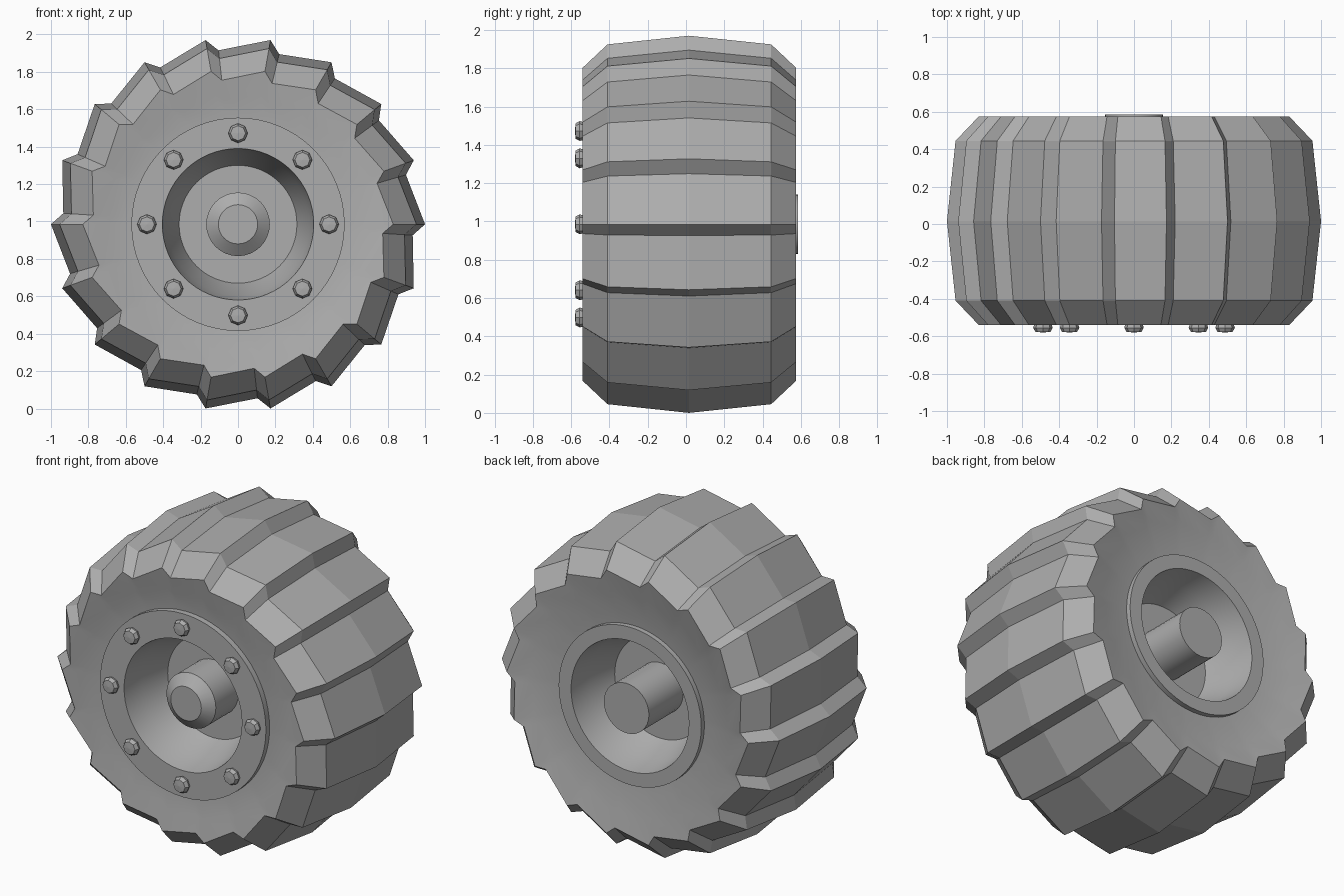
import bpy, bmesh, math

if "Cube" in bpy.data.objects:
    bpy.data.objects.remove(bpy.data.objects["Cube"])

CZ = 0.985          # axle height
TEETH = 18
STEP = 2 * math.pi / TEETH

mat = bpy.data.materials.new("plain grey")
mat.diffuse_color = (0.42, 0.42, 0.42, 1)
mat.use_nodes = True
mat.node_tree.nodes["Principled BSDF"].inputs["Base Color"].default_value = mat.diffuse_color


def finish(name, bm):
    bmesh.ops.recalc_face_normals(bm, faces=bm.faces)
    me = bpy.data.meshes.new(name)
    bm.to_mesh(me)
    bm.free()
    me.materials.append(mat)
    ob = bpy.data.objects.new(name, me)
    bpy.context.collection.objects.link(ob)
    return ob


def smooth(ob, angle=30):
    bpy.ops.object.select_all(action='DESELECT')
    ob.select_set(True)
    bpy.context.view_layer.objects.active = ob
    bpy.ops.object.shade_smooth_by_angle(angle=math.radians(angle))


def lathe(name, profile, sides, cx=0, cz=CZ):
    """Revolve (radius, y) points about an axis parallel to y."""
    bm = bmesh.new()
    rings = []
    for r, y in profile:
        if r == 0:
            rings.append([bm.verts.new((cx, y, cz))] * sides)
        else:
            rings.append([bm.verts.new((cx + r * math.sin(2 * math.pi * i / sides), y,
                                        cz + r * math.cos(2 * math.pi * i / sides)))
                          for i in range(sides)])
    for a, b in zip(rings, rings[1:]):
        for i in range(sides):
            j = (i + 1) % sides
            quad = list(dict.fromkeys((a[i], a[j], b[j], b[i])))
            if len(quad) > 2:
                bm.faces.new(quad)
    return finish(name, bm)


# Tyre: sawtooth tread; the saw depth fades out towards the rim.
# rows: radius, y, saw depth
rows = [(0.45, 0.515, 0), (0.56, 0.525, 0.005), (0.70, 0.55, 0.03), (0.83, 0.575, 0.055),
        (0.954, 0.445, 0.062), (1.0, 0.015, 0.064), (0.954, -0.41, 0.062),
        (0.83, -0.54, 0.055), (0.70, -0.52, 0.03), (0.60, -0.505, 0.005), (0.50, -0.50, 0)]
bm = bmesh.new()
rings = []
for r, y, depth in rows:
    ring = []
    for k in range(TEETH):
        peak = STEP * (k + 0.5)
        for ang, rad in ((peak, r), (peak + math.radians(3.6), r - depth)):
            ring.append(bm.verts.new((rad * math.sin(ang), y, CZ + rad * math.cos(ang))))
    rings.append(ring)
n = TEETH * 2
for s, (a, b) in enumerate(zip(rings, rings[1:])):
    for i in range(n):
        j = (i + 1) % n
        f = bm.faces.new((a[i], a[j], b[j], b[i]))
        f.smooth = s < 3 or s > 6     # sidewalls smooth, tread flat
finish("tyre", bm)

# Rim: flanges, dished bore on both sides, and the centre web
smooth(lathe("rim", [(0.45, -0.45), (0.57, -0.49), (0.57, -0.54), (0.405, -0.54), (0.38, -0.40),
                     (0.315, -0.24), (0, -0.24)], 64))
smooth(lathe("rim_back", [(0.44, 0.45), (0.49, 0.50), (0.49, 0.55), (0.405, 0.55), (0.38, 0.40),
                          (0.315, 0.25), (0, 0.25)], 64))

# Hub
smooth(lathe("hub_front", [(0, -0.51), (0.105, -0.51), (0.17, -0.46), (0.17, -0.2)], 32))
smooth(lathe("hub_back", [(0.155, 0.2), (0.155, 0.585), (0, 0.585)], 32))

# Wheel bolts
for k in range(8):
    a = math.pi / 4 * k
    lathe("wheel_bolt_%d" % (k + 1),
          [(0.045, -0.53), (0.052, -0.555), (0.04, -0.577), (0, -0.58)], 8,
          0.487 * math.sin(a), CZ + 0.487 * math.cos(a))
